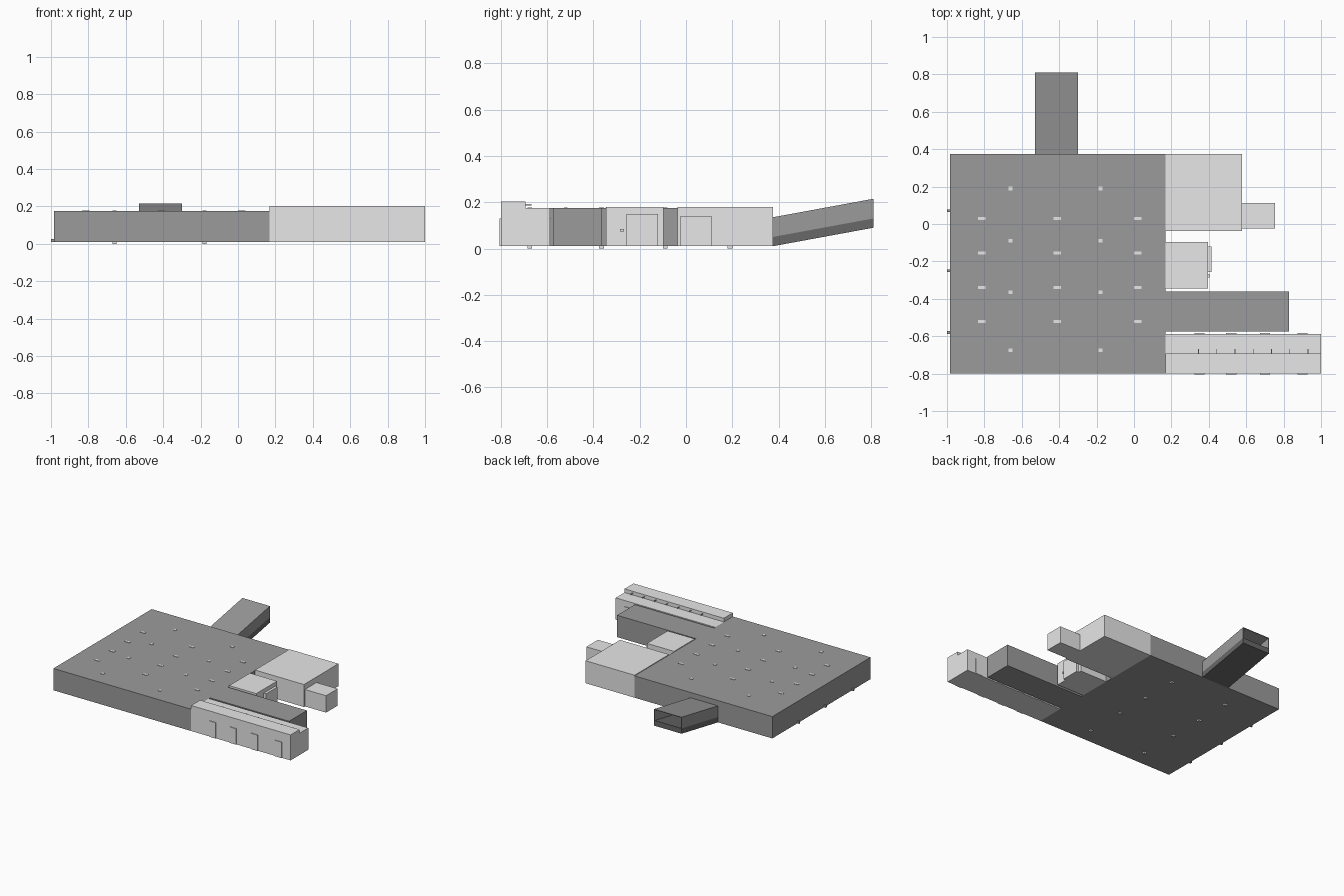
import bpy
import bmesh

cube = bpy.data.objects.get("Cube")
if cube:
    bpy.data.objects.remove(cube, do_unlink=True)


def material(name, value):
    m = bpy.data.materials.new(name)
    m.use_nodes = True
    color = (value, value, value, 1)
    m.diffuse_color = color
    m.node_tree.nodes["Principled BSDF"].inputs["Base Color"].default_value = color
    return m


LIGHT = material("light grey", 0.8)
DARK = material("mid grey", 0.33)
DEEP = material("deep grey", 0.14)
BASE = 0.01
ROOF = 0.175


def finish(name, bm, mat):
    bmesh.ops.recalc_face_normals(bm, faces=bm.faces)
    mesh = bpy.data.meshes.new(name)
    bm.to_mesh(mesh)
    bm.free()
    mesh.materials.append(mat)
    obj = bpy.data.objects.new(name, mesh)
    bpy.context.collection.objects.link(obj)
    return obj


def box(name, xs, ys, zs, mat, rise=0.0):
    """Box from ranges; rise lifts its back end into a slope."""
    bm = bmesh.new()
    bmesh.ops.create_cube(bm, size=1)
    for v in bm.verts:
        x, y, z = (r[int(c > 0)] for r, c in zip((xs, ys, zs), v.co))
        v.co = (x, y, z + (rise if y == ys[1] else 0))
    return finish(name, bm, mat)


def around(c, half):
    return (c - half, c + half)


# Main hall
box("main_hall", (-0.985, 0.168), (-0.8, 0.375), (BASE, ROOF), DARK)

# Columns passing through floor and roof
for x in (-0.66, -0.18):
    for y in (-0.675, -0.365, -0.09, 0.19):
        box("hall_column", around(x, 0.011), around(y, 0.01), (0, ROOF + 0.003), LIGHT)

# Ceiling light plates
for x in (-0.815, -0.41, 0.02):
    for y in (-0.52, -0.34, -0.155, 0.03):
        box("roof_light", around(x, 0.02), around(y, 0.008), (ROOF - 0.003, ROOF + 0.003), LIGHT)

# Small stops along the right wall
for y in (-0.58, -0.25, 0.07):
    box("wall_stop", (-1.0, -0.985), around(y, 0.007), (BASE, 0.025), DARK)

# Sloped access tunnel: floor slab, side walls and roof, open at the back
RAMP = (0.375, 0.81)
box("ramp_floor", (-0.53, -0.3), RAMP, (BASE, 0.05), DEEP, 0.08)
box("ramp_roof", (-0.53, -0.3), RAMP, (0.13, 0.135), DARK, 0.08)
for x in (-0.5275, -0.3025):
    box("ramp_wall", around(x, 0.0025), RAMP, (0.05, 0.13), DARK, 0.08)

# Back room and its annex
box("back_room", (0.168, 0.578), (-0.037, 0.375), (BASE, 0.18), LIGHT)
box("back_annex", (0.578, 0.755), (-0.025, 0.113), (BASE, 0.138), LIGHT)

# Middle room with door and handle
box("middle_room", (0.168, 0.395), (-0.345, -0.097), (BASE, 0.18), LIGHT)
box("middle_door", (0.395, 0.415), (-0.257, -0.12), (BASE, 0.15), LIGHT)
box("door_handle", (0.395, 0.403), (-0.285, -0.268), (0.073, 0.085), LIGHT)

# Side corridor
box("side_corridor", (0.168, 0.83), (-0.575, -0.362), (BASE, ROOF), DARK)

# Front wing with stepped roof
box("front_wing_low", (0.168, 1.0), (-0.693, -0.588), (BASE, ROOF), LIGHT)
box("front_wing_high", (0.168, 1.0), (-0.8, -0.693), (BASE, 0.203), LIGHT)

# Doors on both long sides of the wing
for x in (0.35, 0.52, 0.7, 0.9):
    for y in (-0.8, -0.588):
        box("wing_door", around(x, 0.027), around(y, 0.005), (BASE, 0.13), LIGHT)

# Thin fins along the roof step
for i in range(7):
    box("roof_fin", around(0.345 + i * 0.0975, 0.002), (-0.693, -0.668), (0.186, 0.192), LIGHT)
